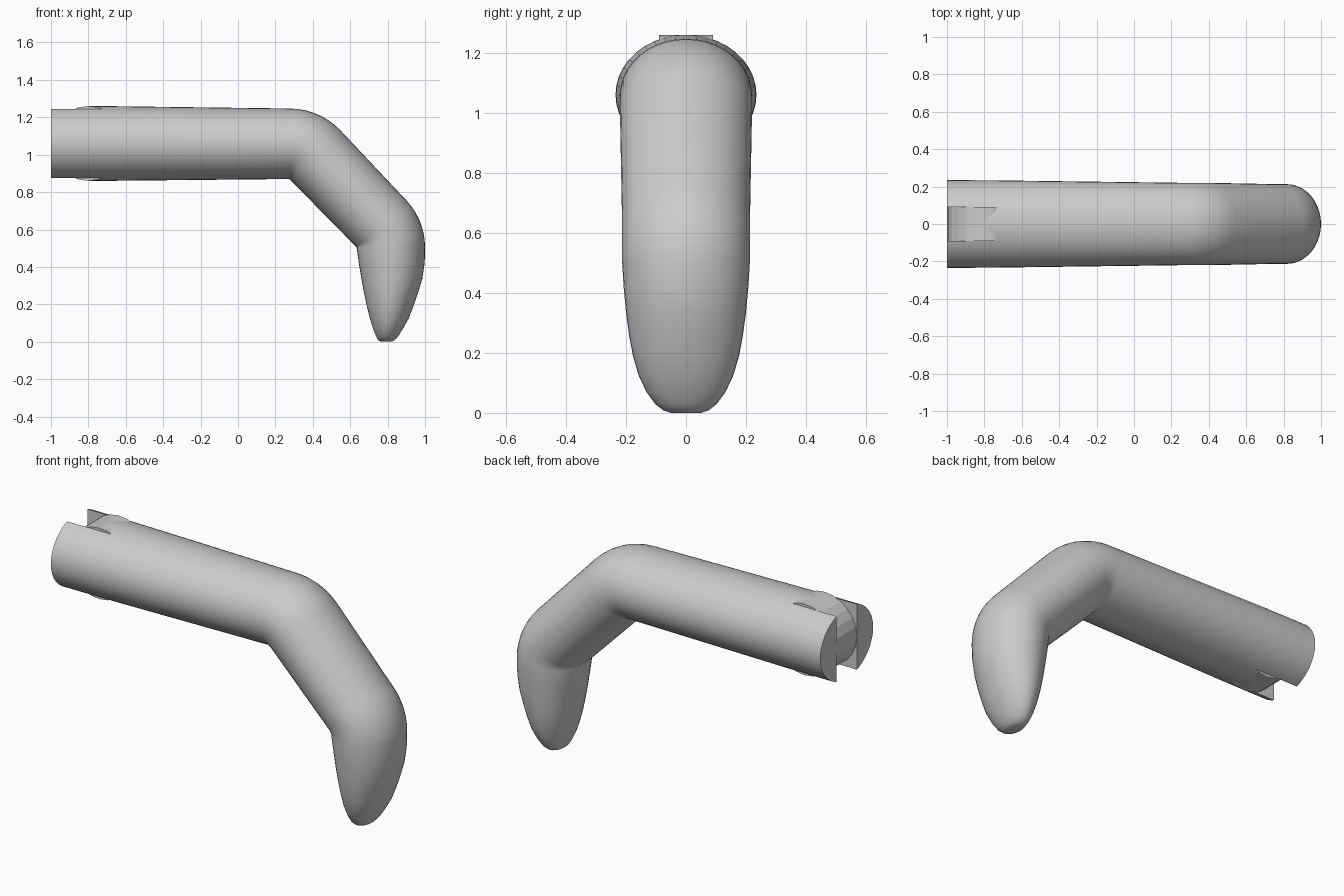
import bpy, bmesh
from math import sin, cos, pi, radians
from mathutils import Vector

cube = bpy.data.objects.get("Cube")
if cube:
    bpy.data.objects.remove(cube)

grey = bpy.data.materials.new("plain grey")
grey.use_nodes = True
grey.diffuse_color = (0.6, 0.6, 0.6, 1)
grey.node_tree.nodes["Principled BSDF"].inputs["Base Color"].default_value = grey.diffuse_color

SIDES = 40
SLOT = 0.09            # half width of the hinge slot
HINGE = (-0.8, 0, 1.06)


def make_object(name, bm):
    bmesh.ops.recalc_face_normals(bm, faces=bm.faces)
    mesh = bpy.data.meshes.new(name)
    bm.to_mesh(mesh)
    bm.free()
    mesh.materials.append(grey)
    obj = bpy.data.objects.new(name, mesh)
    bpy.context.collection.objects.link(obj)
    return obj


def fan(corner, radius, start, end, steps, width):
    """Sections that swing around the inner corner of a bend."""
    x, z = corner
    for i in range(steps + 1):
        a = radians(start + (end - start) * i / steps)
        yield (x + radius * cos(a), z + radius * sin(a)), corner, width


# Sections along the handle: outer point, inner point, half width
sections = [((-1, 1.26), (-1, 0.86), 0.235), ((-0.72, 1.26), (-0.72, 0.86), 0.233)]
sections += fan((0.275, 0.87), 0.377, 90, 44, 7, 0.22)
sections += fan((0.634, 0.505), 0.366, 44, 0, 7, 0.213)
# Tapered tip: height, inner x, outer x, half width
for z, inner, outer, width in [
        (0.42, 0.646, 0.998, 0.208), (0.335, 0.66, 0.985, 0.2),
        (0.26, 0.674, 0.962, 0.19), (0.19, 0.689, 0.938, 0.177),
        (0.125, 0.705, 0.913, 0.158), (0.07, 0.722, 0.882, 0.132),
        (0.03, 0.738, 0.857, 0.103), (0.008, 0.75, 0.837, 0.075),
        (0, 0.765, 0.82, 0.05)]:
    sections.append(((outer, z), (inner, z), width))

# Bent handle with elliptical cross-section
bm = bmesh.new()
rings = []
for (ox, oz), (ix, iz), width in sections:
    outer, inner = Vector((ox, 0, oz)), Vector((ix, 0, iz))
    mid, half = (outer + inner) / 2, (outer - inner) / 2
    angles = [2 * pi * i / SIDES for i in range(SIDES)]
    rings.append([bm.verts.new(mid + half * cos(a) + Vector((0, width * sin(a), 0)))
                  for a in angles])
for a, b in zip(rings, rings[1:]):
    for i in range(SIDES):
        j = (i + 1) % SIDES
        bm.faces.new((a[i], a[j], b[j], b[i]))
bm.faces.new(rings[0])
bm.faces.new(rings[-1])
bmesh.ops.remove_doubles(bm, verts=bm.verts, dist=0.0001)
handle = make_object("bent_handle", bm)

# Slot that splits the straight end into two prongs
bm = bmesh.new()
bmesh.ops.create_cube(bm, size=1)
bmesh.ops.scale(bm, vec=(0.4, 2 * SLOT, 1), verts=bm.verts)
bmesh.ops.translate(bm, vec=(-1, 0, 1.06), verts=bm.verts)
cutter = make_object("slot_cutter", bm)
cutter.hide_render = True
cut = handle.modifiers.new("hinge slot", 'BOOLEAN')
cut.object = cutter
cut.operation = 'DIFFERENCE'
cut.solver = 'EXACT'
bpy.context.view_layer.objects.active = handle
bpy.ops.object.modifier_apply(modifier=cut.name)
bpy.data.objects.remove(cutter)

# Round hinge knuckle sitting in the slot
bpy.ops.mesh.primitive_cylinder_add(vertices=24, radius=0.2, depth=2 * SLOT,
                                    location=HINGE, rotation=(pi / 2, 0, 0))
knuckle = bpy.context.object
knuckle.name = "hinge_knuckle"
knuckle.data.materials.append(grey)

# Soft shading over the shallow bends only
bpy.ops.object.select_all(action='DESELECT')
handle.select_set(True)
bpy.context.view_layer.objects.active = handle
bpy.ops.object.shade_smooth_by_angle(angle=radians(30))
